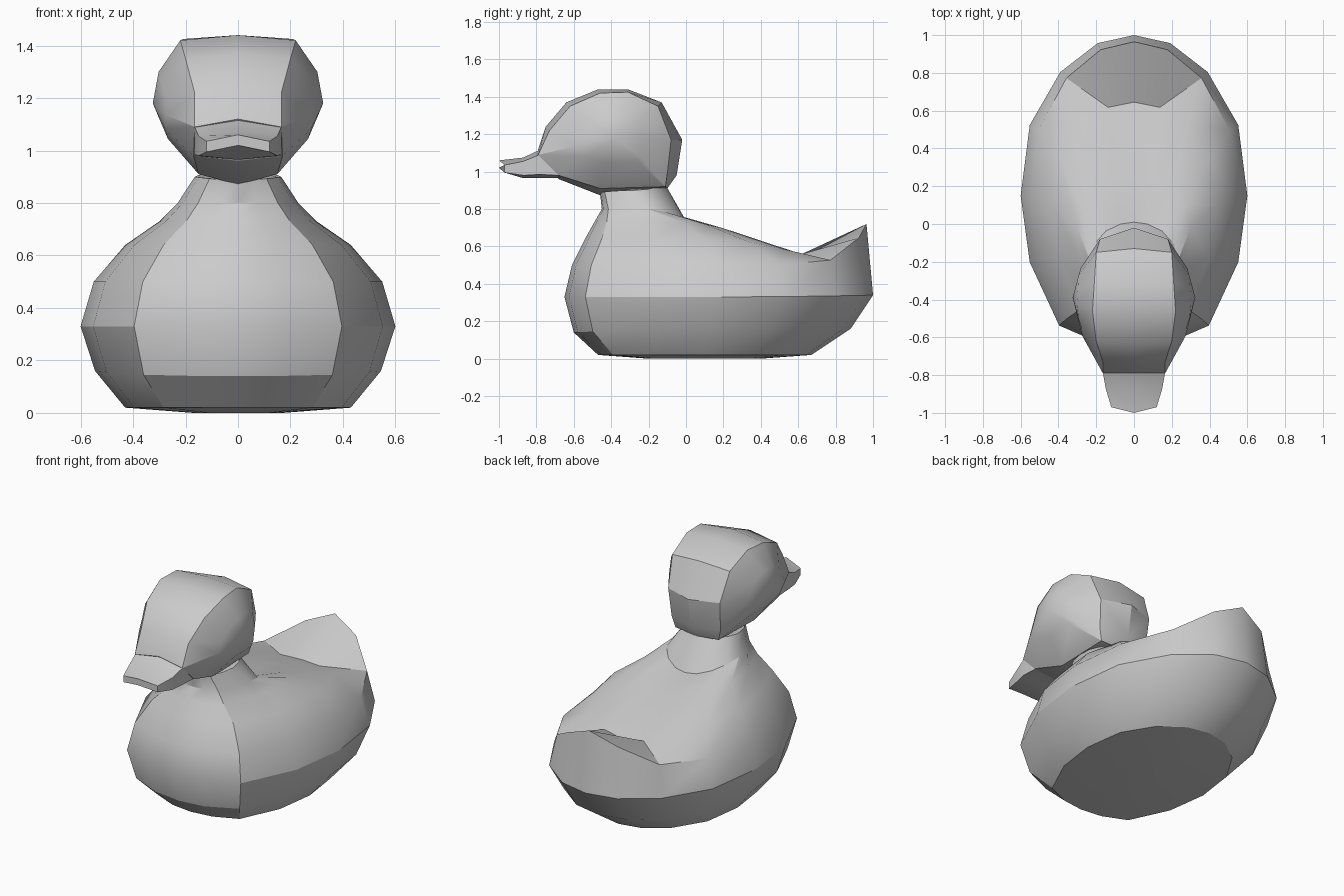
import bpy, bmesh, math
from mathutils import Vector

cube = bpy.data.objects.get("Cube")
if cube:
    bpy.data.objects.remove(cube, do_unlink=True)

grey = bpy.data.materials.new("light_grey")
grey.use_nodes = True
grey.diffuse_color = (0.6, 0.6, 0.6, 1)
grey.node_tree.nodes["Principled BSDF"].inputs["Base Color"].default_value = grey.diffuse_color


def finish(name, bm):
    """Turn the mesh into a named object with smooth shading and sharp creases."""
    bmesh.ops.remove_doubles(bm, verts=bm.verts, dist=0.0005)
    bmesh.ops.recalc_face_normals(bm, faces=bm.faces)
    mesh = bpy.data.meshes.new(name)
    bm.to_mesh(mesh)
    bm.free()
    mesh.materials.append(grey)
    obj = bpy.data.objects.new(name, mesh)
    bpy.context.collection.objects.link(obj)
    bpy.ops.object.select_all(action="DESELECT")
    obj.select_set(True)
    bpy.context.view_layer.objects.active = obj
    bpy.ops.object.shade_smooth_by_angle(angle=math.radians(30))
    return obj


def bridge(bm, a, b):
    """Join two closed loops of equal length with quads."""
    n = len(a)
    for i in range(n):
        j = (i + 1) % n
        bm.faces.new((a[i], a[j], b[j], b[i]))


def loft(bm, loops):
    """Skin a list of closed point loops and cap both ends."""
    rings = [[bm.verts.new(p) for p in loop] for loop in loops]
    for a, b in zip(rings, rings[1:]):
        bridge(bm, a, b)
    bm.faces.new(rings[0])
    bm.faces.new(rings[-1])
    return rings


# Body: one blunt-fronted oval plan, resized ring by ring up to the neck
half = [(0, -1), (.32, -.97), (.66, -.86), (.92, -.44), (1, 0),
        (.92, .44), (.65, .77), (.32, .95), (0, 1)]
plan = half + [(-u, v) for u, v in half[-2:0:-1]]


def body_ring(width, y_front, y_mid, y_back, z_front, z_side, z_back, power=2):
    loop = []
    for u, v in plan:
        y_end, z_end = (y_front, z_front) if v < 0 else (y_back, z_back)
        blend = abs(v) ** (2 if v < 0 else power)
        loop.append((width * u, y_mid + (y_end - y_mid) * abs(v),
                     z_side + (z_end - z_side) * blend))
    return loop


body = bmesh.new()
rings = loft(body, [
    body_ring(.17, -.2, .1, .4, 0, 0, 0),
    body_ring(.43, -.47, .1, .67, .02, .02, .02),
    body_ring(.545, -.6, .13, .88, .14, .16, .16),
    body_ring(.6, -.65, .15, 1, .33, .33, .34),
    body_ring(.55, -.61, .13, .965, .5, .5, .72, 8),   # rim and raised tail
    body_ring(.43, -.54, .1, .645, .64, .64, .55),
    body_ring(.3, -.49, -.02, .25, .73, .73, .68),
    body_ring(.23, -.45, -.2, .01, .8, .8, .72),
    body_ring(.165, -.46, -.28, -.11, .89, .9, .93),
])
# Crease where the tail lifts from the back
for rim, valley in ((6, 7), (10, 9)):
    bmesh.ops.connect_verts(body, verts=[rings[4][rim], rings[5][valley]])
finish("body", body)

# Head: centre outline (y, z) and the crease beside it (x, y, z)
outline = [
    (-.1, .91, .15, -.11, .92), (-.05, .98, .17, -.1, .99),
    (-.02, 1.17, .18, -.08, 1.17), (-.13, 1.37, .2, -.15, 1.35),
    (-.31, 1.44, .21, -.31, 1.425), (-.47, 1.44, .22, -.46, 1.42),
    (-.64, 1.37, .2, -.62, 1.35), (-.75, 1.24, .165, -.73, 1.22),
    (-.79, 1.12, .165, -.79, 1.09), (-.68, .96, .17, -.68, .98),
    (-.45, .87, .15, -.46, .91),
]
cheek = Vector((.325, -.39, 1.18))
head = bmesh.new()
for side in (1, -1):
    flip = Vector((side, 1, 1))
    creases = [Vector(row[2:]) for row in outline]
    middle = [head.verts.new((0, row[0], row[1])) for row in outline]
    edge = [head.verts.new(p * flip) for p in creases]
    round_side = [head.verts.new((p.lerp(cheek, .5) + Vector((.03, 0, 0))) * flip)
                  for p in creases]
    bridge(head, middle, edge)
    bridge(head, edge, round_side)
    tip = head.verts.new(cheek * flip)
    for a, b in zip(round_side, round_side[1:] + round_side[:1]):
        head.faces.new((a, b, tip))
finish("head", head)


# Beak: flattened hexagonal sections narrowing to the front
def beak_section(y, width, top, top_edge, low_edge, low, point):
    return [(0, y - point, top), (width, y, top_edge), (width, y, low_edge),
            (0, y - point, low), (-width, y, low_edge), (-width, y, top_edge)]


beak = bmesh.new()
loft(beak, [
    beak_section(-.68, .165, 1.1, 1.07, .98, .965, 0),
    beak_section(-.785, .165, 1.115, 1.09, .985, .965, 0),
    beak_section(-.87, .15, 1.075, 1.055, .98, .965, 0),
    beak_section(-.97, .12, 1.06, 1.035, .995, 1.02, .03),
])
finish("beak", beak)
